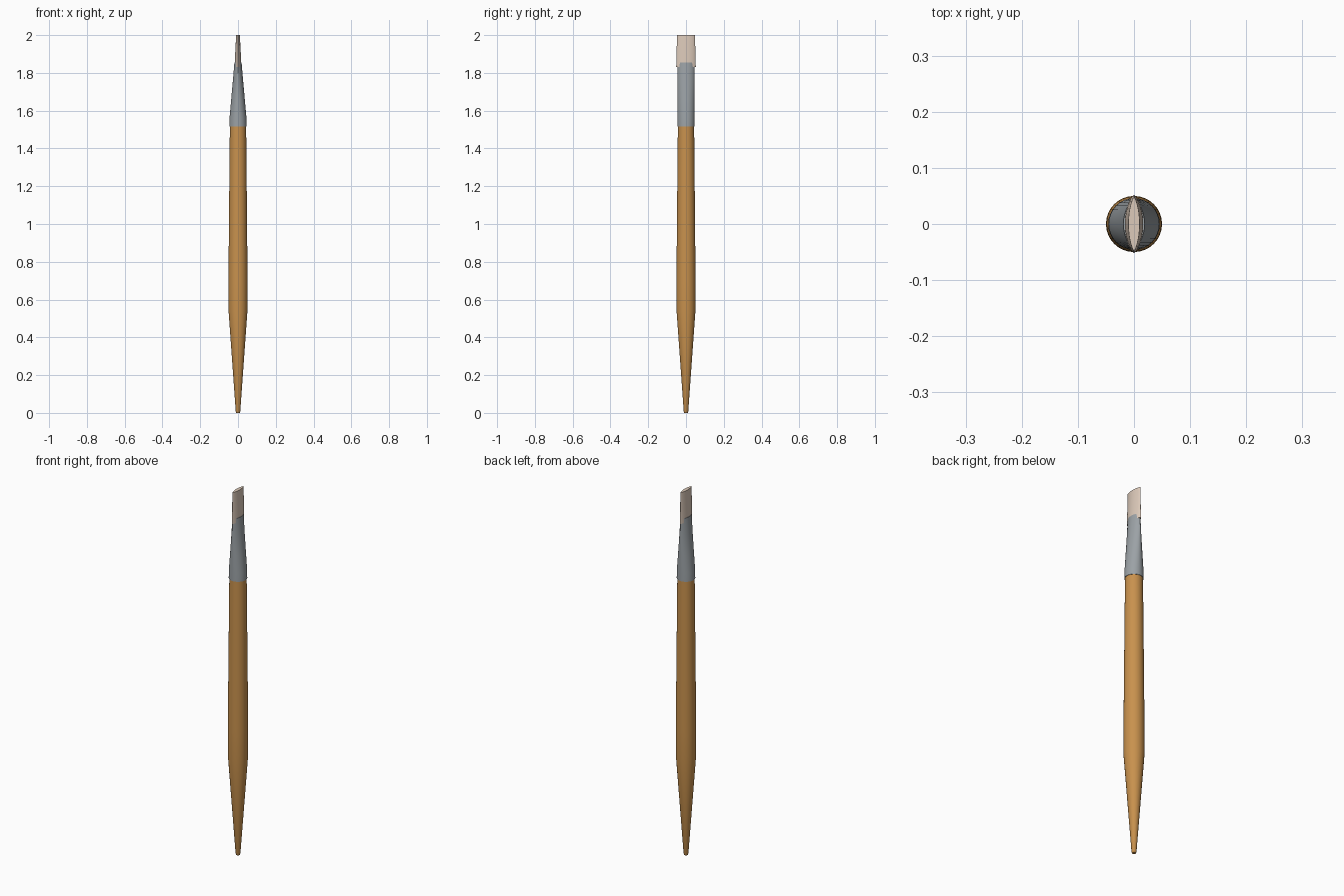
import bpy, bmesh, math

if "Cube" in bpy.data.objects:
    bpy.data.objects.remove(bpy.data.objects["Cube"])

SIDES = 32


def material(name, rgb):
    m = bpy.data.materials.new(name)
    m.diffuse_color = (*rgb, 1)
    m.use_nodes = True
    m.node_tree.nodes["Principled BSDF"].inputs["Base Color"].default_value = m.diffuse_color
    return m


def loft(name, rings, mat):
    """Skin a stack of rings: (z, half width x, half width y, power).
    Power 1 is an ellipse, power 2 a pointed lens."""
    bm = bmesh.new()
    loops = []
    for z, rx, ry, p in rings:
        loop = []
        for i in range(SIDES):
            a = 2 * math.pi * i / SIDES
            c = math.cos(a)
            x = rx * math.copysign(abs(c) ** p, c)
            loop.append(bm.verts.new((x, ry * math.sin(a), z)))
        loops.append(loop)
    for lo, hi in zip(loops, loops[1:]):
        for i in range(SIDES):
            j = (i + 1) % SIDES
            bm.faces.new((lo[i], lo[j], hi[j], hi[i]))
    bm.faces.new(loops[0][::-1])
    bm.faces.new(loops[-1])
    me = bpy.data.meshes.new(name)
    bm.to_mesh(me)
    bm.free()
    me.materials.append(mat)
    ob = bpy.data.objects.new(name, me)
    bpy.context.collection.objects.link(ob)
    bpy.ops.object.select_all(action='DESELECT')
    bpy.context.view_layer.objects.active = ob
    ob.select_set(True)
    bpy.ops.object.shade_smooth_by_angle(angle=math.radians(30))
    return ob


wood = material("warm wood", (0.58, 0.285, 0.075))
metal = material("grey metal", (0.33, 0.36, 0.38))
hair = material("pale bristle", (0.72, 0.59, 0.49))

# Wooden handle, tapering to a thin butt
loft("handle", [(z, r, r, 1) for z, r in (
    (0, 0.009), (0.008, 0.012), (0.54, 0.050), (0.70, 0.050),
    (0.88, 0.049), (1.32, 0.045), (1.53, 0.043))], wood)

# Metal ferrule, round at the handle and pinched flat at the bristles
loft("ferrule", [
    (1.515, 0.046, 0.046, 1), (1.56, 0.045, 0.046, 1),
    (1.66, 0.036, 0.046, 1.1), (1.76, 0.027, 0.046, 1.3),
    (1.855, 0.019, 0.046, 1.6)], metal)

# Flat bristle tuft with a lens-shaped section
loft("bristles", [
    (1.83, 0.017, 0.052, 1.5), (1.88, 0.016, 0.050, 1.5),
    (2.0, 0.010, 0.048, 1.5)], hair)
